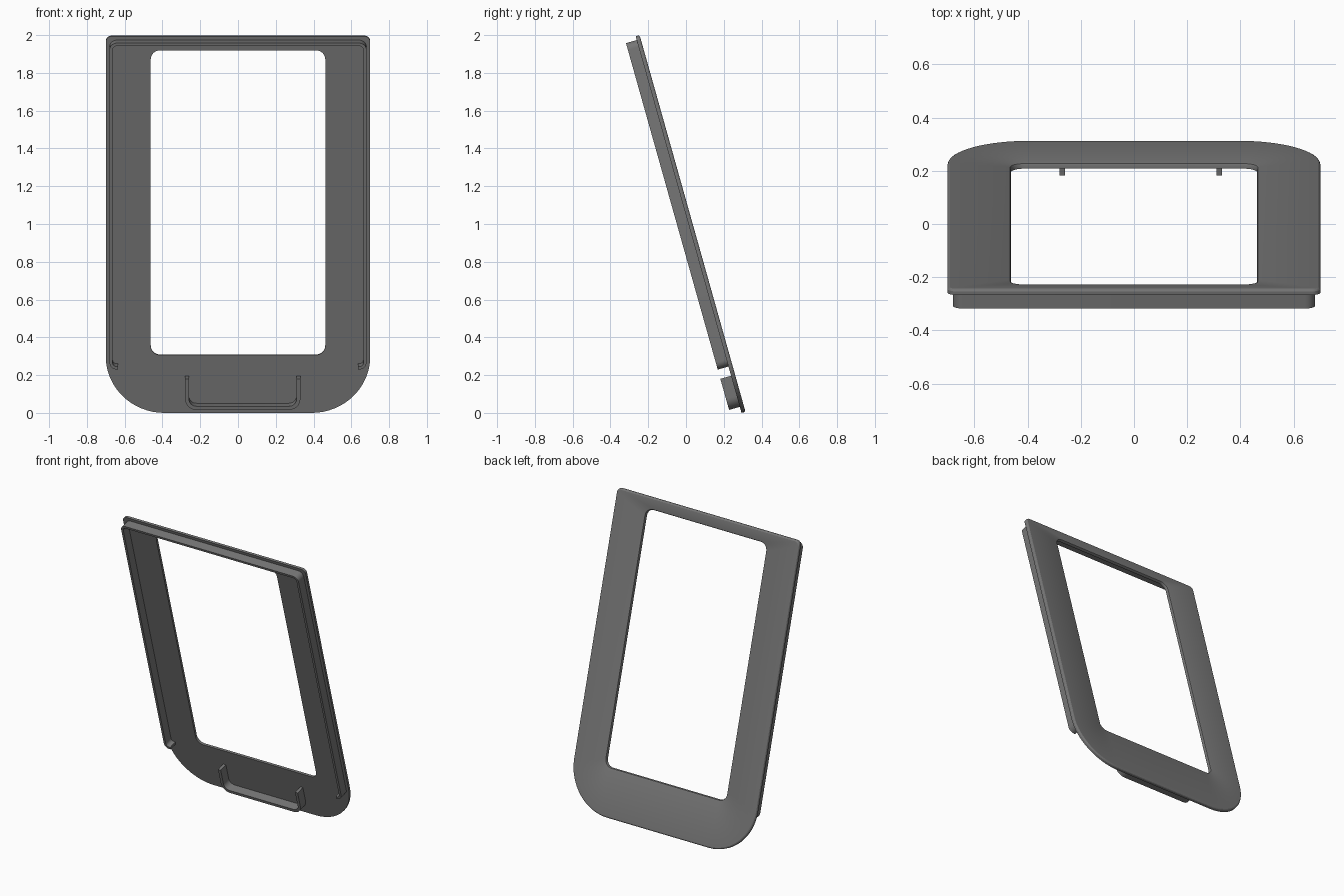
import bpy, bmesh, math
from mathutils import Matrix, Vector

if "Cube" in bpy.data.objects:
    bpy.data.objects.remove(bpy.data.objects["Cube"])

TILT = math.radians(15.7)
S, C = math.sin(TILT), math.cos(TILT)
T = 0.022          # plate thickness
DEPTH = 0.081      # back face to front of the ribs
LENGTH = 2.071     # plate length along the slope
# local axes: x across, y up the slope, z forward from the back face
FRAME = Matrix(((1, 0, 0, 0), (0, -S, -C, 0.315), (0, C, -S, T * S), (0, 0, 0, 1)))

grey = bpy.data.materials.new("dark_grey")
grey.diffuse_color = (0.18, 0.18, 0.18, 1)
grey.use_nodes = True
grey.node_tree.nodes["Principled BSDF"].inputs["Base Color"].default_value = grey.diffuse_color


def finish(name, bm):
    bmesh.ops.recalc_face_normals(bm, faces=bm.faces)
    bm.transform(FRAME)
    mesh = bpy.data.meshes.new(name)
    bm.to_mesh(mesh)
    bm.free()
    mesh.materials.append(grey)
    obj = bpy.data.objects.new(name, mesh)
    bpy.context.collection.objects.link(obj)
    bpy.ops.object.select_all(action='DESELECT')
    obj.select_set(True)
    bpy.context.view_layer.objects.active = obj
    bpy.ops.object.shade_smooth_by_angle(angle=math.radians(25))


def rounded_rect(hw, v0, v1, r_low, r_top, n=16):
    """Counter-clockwise outline with separate lower and upper corner radii."""
    pts = []
    for sx, v, r, start in ((1, v0, r_low, -90), (1, v1, r_top, 0),
                            (-1, v1, r_top, 90), (-1, v0, r_low, 180)):
        cx, cy = sx * (hw - r), v + (r if v == v0 else -r)
        for i in range(n + 1):
            a = math.radians(start + 90 * i / n)
            pts.append((cx + r * math.cos(a), cy + r * math.sin(a)))
    return pts


def outer(inset, w):
    return [(x, y, w) for x, y in rounded_rect(0.70 - inset, inset, LENGTH - inset,
                                               0.31 - inset, 0.032 - inset)]


def window(grow, w):
    return [(x, y, w) for x, y in rounded_rect(0.462 + grow, 0.318 - grow, 1.994 + grow,
                                               0.05 + grow, 0.05 + grow)]


def fillet(points, r, n=8):
    """Round the inner corners of an open path."""
    pts = [Vector(p) for p in points]
    out = [pts[0]]
    for a, b, c in zip(pts, pts[1:], pts[2:]):
        d0, d1 = (a - b).normalized(), (c - b).normalized()
        centre = b + (d0 + d1) * r
        for i in range(n + 1):
            t = math.pi / 2 * i / n
            out.append(centre - d1 * r * math.cos(t) - d0 * r * math.sin(t))
    return out + [pts[-1]]


def rib(name, points, r, thick):
    """Thin wall standing forward from the plate along a path."""
    path = fillet(points, r)
    bm = bmesh.new()
    rings = []
    for i, p in enumerate(path):
        t = (path[min(i + 1, len(path) - 1)] - path[max(i - 1, 0)]).normalized()
        side = Vector((-t.y, t.x)) * thick / 2
        rings.append([bm.verts.new((*q, w)) for q, w in
                      ((p + side, T - 0.003), (p - side, T - 0.003),
                       (p - side, DEPTH), (p + side, DEPTH))])
    for a, b in zip(rings, rings[1:]):
        for k in range(4):
            bm.faces.new((a[k], a[(k + 1) % 4], b[(k + 1) % 4], b[k]))
    bm.faces.new(rings[0])
    bm.faces.new(rings[-1])
    finish(name, bm)


# Sloping frame plate, back edges softened around the outline and the window
bm = bmesh.new()
loops = [outer(0, T), outer(0, 0.008), outer(0.003, 0.003), outer(0.009, 0),
         window(0.010, 0), window(0.003, 0.003), window(0, 0.010), window(0, T)]
loops = [[bm.verts.new(p) for p in loop] for loop in loops]
count = len(loops[0])
for a, b in zip(loops, loops[1:] + loops[:1]):
    for i in range(count):
        j = (i + 1) % count
        bm.faces.new((a[i], a[j], b[j], b[i]))
finish("frame_plate", bm)

# Long rib around the sides and top, hooked inwards at the lower ends
rib("perimeter_rib", [(-0.635, 0.263), (-0.672, 0.263), (-0.672, 2.042),
                      (0.672, 2.042), (0.672, 0.263), (0.635, 0.263)], 0.03, 0.016)

# Small U-shaped rib at the bottom
rib("lower_rib", [(-0.27, 0.204), (-0.27, 0.043), (0.32, 0.043), (0.32, 0.204)], 0.05, 0.02)
